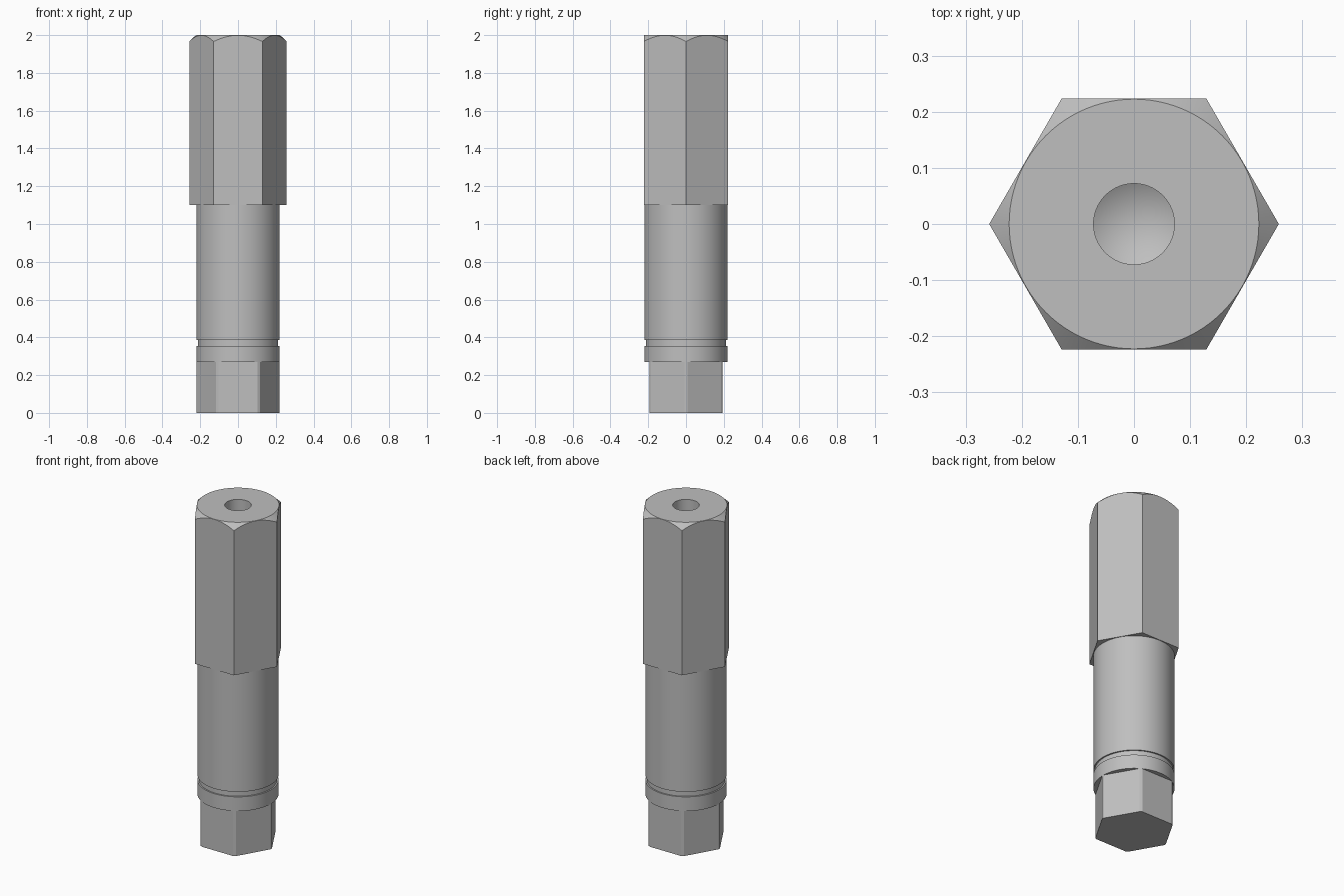
import bpy, bmesh
from math import cos, sin, pi, radians, acos

cube = bpy.data.objects.get("Cube")
if cube:
    bpy.data.objects.remove(cube, do_unlink=True)

steel = bpy.data.materials.new("grey_steel")
steel.use_nodes = True
GREY = (0.52, 0.52, 0.52, 1)
steel.diffuse_color = GREY
steel.node_tree.nodes["Principled BSDF"].inputs["Base Color"].default_value = GREY

SEGMENTS = 96
ROUND = [2 * pi * i / SEGMENTS for i in range(SEGMENTS)]


def ring(radius, z, angles=ROUND):
    """Points around the axis; radius and z may be functions of the angle."""
    r = radius if callable(radius) else lambda a: radius
    h = z if callable(z) else lambda a: z
    return [(r(a) * cos(a), r(a) * sin(a), h(a)) for a in angles]


def loft(name, rings, cap_start=False, cap_end=False, tip=None):
    """Skin a stack of rings listed from bottom to top along the surface."""
    bm = bmesh.new()
    loops = [[bm.verts.new(p) for p in pts] for pts in rings]
    n = len(loops[0])
    for low, high in zip(loops, loops[1:]):
        for i in range(n):
            j = (i + 1) % n
            bm.faces.new((low[i], low[j], high[j], high[i]))
    if cap_start:
        bm.faces.new(loops[0][::-1])
    if cap_end:
        bm.faces.new(loops[-1])
    if tip is not None:
        apex = bm.verts.new((0, 0, tip))
        for i in range(n):
            bm.faces.new((loops[-1][i], loops[-1][(i + 1) % n], apex))
    mesh = bpy.data.meshes.new(name)
    bm.to_mesh(mesh)
    bm.free()
    mesh.materials.append(steel)
    obj = bpy.data.objects.new(name, mesh)
    bpy.context.collection.objects.link(obj)
    bpy.ops.object.select_all(action="DESELECT")
    obj.select_set(True)
    bpy.context.view_layer.objects.active = obj
    bpy.ops.object.shade_smooth_by_angle(angle=radians(22))
    return obj


# Hexagonal head: corners on the x axis, conical top chamfer, drilled hole
FLAT = 0.2235
CHAMFER_R = 0.2225
HOLE_R = 0.072
HOLE_BOTTOM = 1.5


def hex_radius(a):
    return FLAT / cos(a % (pi / 3) - pi / 6)


def chamfer_height(a):
    return 2 - 0.95 * (hex_radius(a) - CHAMFER_R)


loft("hex_head", [
    ring(0.22, 1.1),
    ring(hex_radius, 1.1),
    ring(hex_radius, chamfer_height),
    ring(CHAMFER_R, 2),
    ring(HOLE_R, 2),
    ring(HOLE_R, HOLE_BOTTOM),
], tip=HOLE_BOTTOM - 0.042)

# Round shank with a shallow groove above the collar
shank_profile = [(0.22, 0.27), (0.22, 0.355), (0.212, 0.355),
                 (0.212, 0.385), (0.22, 0.385), (0.22, 1.1)]
loft("shank", [ring(r, z) for r, z in shank_profile], cap_start=True)

# Lower drive hexagon with its corners trimmed to the shank diameter
half = acos(0.194 / 0.22)
corners = [pi / 6 + k * pi / 3 + s * half for k in range(6) for s in (-1, 1)]
loft("drive_hex", [ring(0.22, 0, corners), ring(0.22, 0.27, corners)],
     cap_start=True)
